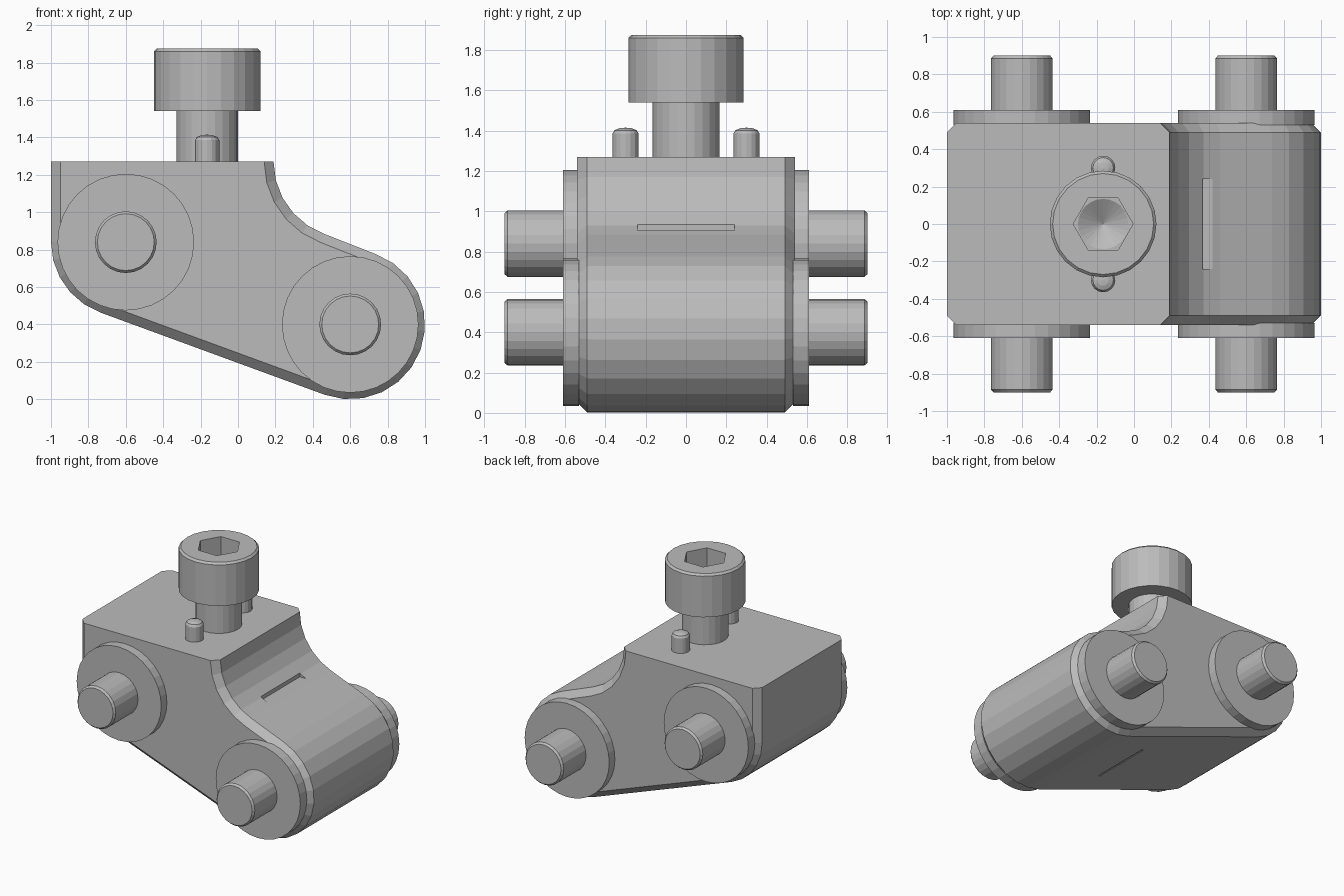
import bpy, bmesh, math
from mathutils import Matrix, Vector

cube = bpy.data.objects.get("Cube")
if cube:
    bpy.data.objects.remove(cube, do_unlink=True)

# Single plain metal colour
metal = bpy.data.materials.new("grey_metal")
metal.use_nodes = True
GREY = (0.5, 0.5, 0.5, 1)
metal.diffuse_color = GREY
metal.node_tree.nodes["Principled BSDF"].inputs["Base Color"].default_value = GREY

TOP = 1.27
BOLT_X = -0.165
AXLES = {"right": (-0.6, 0.84), "left": (0.6, 0.4)}


def finish(name, bm):
    bmesh.ops.recalc_face_normals(bm, faces=bm.faces)
    mesh = bpy.data.meshes.new(name)
    bm.to_mesh(mesh)
    bm.free()
    mesh.materials.append(metal)
    obj = bpy.data.objects.new(name, mesh)
    bpy.context.collection.objects.link(obj)
    return obj


def turned(name, profile, sides, place, phase=0.0):
    """Solid of revolution about local z from (radius, height) pairs."""
    bm = bmesh.new()
    rings = []
    for r, h in profile:
        if r == 0:
            rings.append([bm.verts.new((0, 0, h))] * sides)
            continue
        angles = [phase + math.tau * i / sides for i in range(sides)]
        rings.append([bm.verts.new((r * math.cos(a), r * math.sin(a), h)) for a in angles])
    for low, high in zip(rings, rings[1:]):
        for i in range(sides):
            j = (i + 1) % sides
            bm.faces.new(dict.fromkeys((low[i], low[j], high[j], high[i])))
    for ring in (rings[0], rings[-1]):
        if ring[0] is not ring[1]:
            bm.faces.new(ring)
    bm.transform(place)
    return finish(name, bm)


def box(name, low, high):
    bm = bmesh.new()
    bmesh.ops.create_cube(bm, size=1)
    low, high = Vector(low), Vector(high)
    bm.transform(Matrix.Translation((low + high) / 2) @ Matrix.Diagonal((*(high - low), 1)))
    return finish(name, bm)


def cut(target, cutter):
    cutter.hide_render = True
    cutter.hide_viewport = True
    cutter.display_type = 'WIRE'
    mod = target.modifiers.new(cutter.name, 'BOOLEAN')
    mod.operation = 'DIFFERENCE'
    mod.solver = 'EXACT'
    mod.object = cutter


def arc(centre, radius, start, end, steps):
    for i in range(steps + 1):
        a = math.radians(start + (end - start) * i / steps)
        yield centre[0] + radius * math.cos(a), centre[1] + radius * math.sin(a)


def outline(inset):
    """Side outline of the body, inset everywhere except along the top."""
    return [(-1 + inset, TOP),
            *arc((0.6, TOP), 0.41 + inset, 180, 250, 5),
            *arc(AXLES["left"], 0.4 - inset, 70, -110, 12),
            *arc(AXLES["right"], 0.4 - inset, 250, 180, 5)]


# Body: outline swept across y with chamfered side edges
bm = bmesh.new()
rings = [[bm.verts.new((x, y, z)) for x, z in outline(inset)]
         for y, inset in ((-0.54, 0.05), (-0.49, 0), (0.49, 0), (0.54, 0.05))]
for near, far in zip(rings, rings[1:]):
    for i in range(len(near)):
        bm.faces.new((near[i - 1], near[i], far[i], far[i - 1]))
bm.faces.new(rings[0])
bm.faces.new(rings[-1])
body = finish("body", bm)

# Narrow notches in the curved shoulder and the underside
cut(body, box("shoulder_notch_cutter", (0.365, -0.24, 0.905), (0.5, 0.24, 1.0)))
cut(body, box("underside_notch_cutter", (0.11, -0.24, 0.05), (0.13, 0.24, 0.157)))

# Axle pins and washers on both faces
for side, (x, z) in AXLES.items():
    for end, turn in (("front", 90), ("back", -90)):
        place = Matrix.Translation((x, 0, z)) @ Matrix.Rotation(math.radians(turn), 4, 'X')
        turned(f"{end}_{side}_washer", [(0.365, 0.53), (0.365, 0.61)], 32, place)
        turned(f"{end}_{side}_axle_pin",
               [(0.165, 0.53), (0.165, 0.885), (0.152, 0.9)], 24, place)

# Cap bolt with hexagonal socket
bolt = Matrix.Translation((BOLT_X, 0, 0))
turned("bolt_shank", [(0.165, 1.25), (0.165, 1.55)], 24, bolt)
head = turned("bolt_head", [(0.285, 1.54), (0.285, 1.86), (0.27, 1.875)], 24, bolt)
cut(head, turned("socket_cutter", [(0.16, 1.71), (0.16, 1.95)], 6, bolt))
cut(head, turned("socket_cone_cutter", [(0, 1.63), (0.136, 1.711), (0.136, 1.75)], 24, bolt))

# Locating pins with rounded tips beside the bolt
for end, y in (("front", -0.3), ("back", 0.3)):
    turned(f"{end}_locating_pin",
           [(0.065, 1.25), (0.065, 1.385), (0.055, 1.402), (0.03, 1.412), (0, 1.415)],
           16, Matrix.Translation((BOLT_X, y, 0)))
